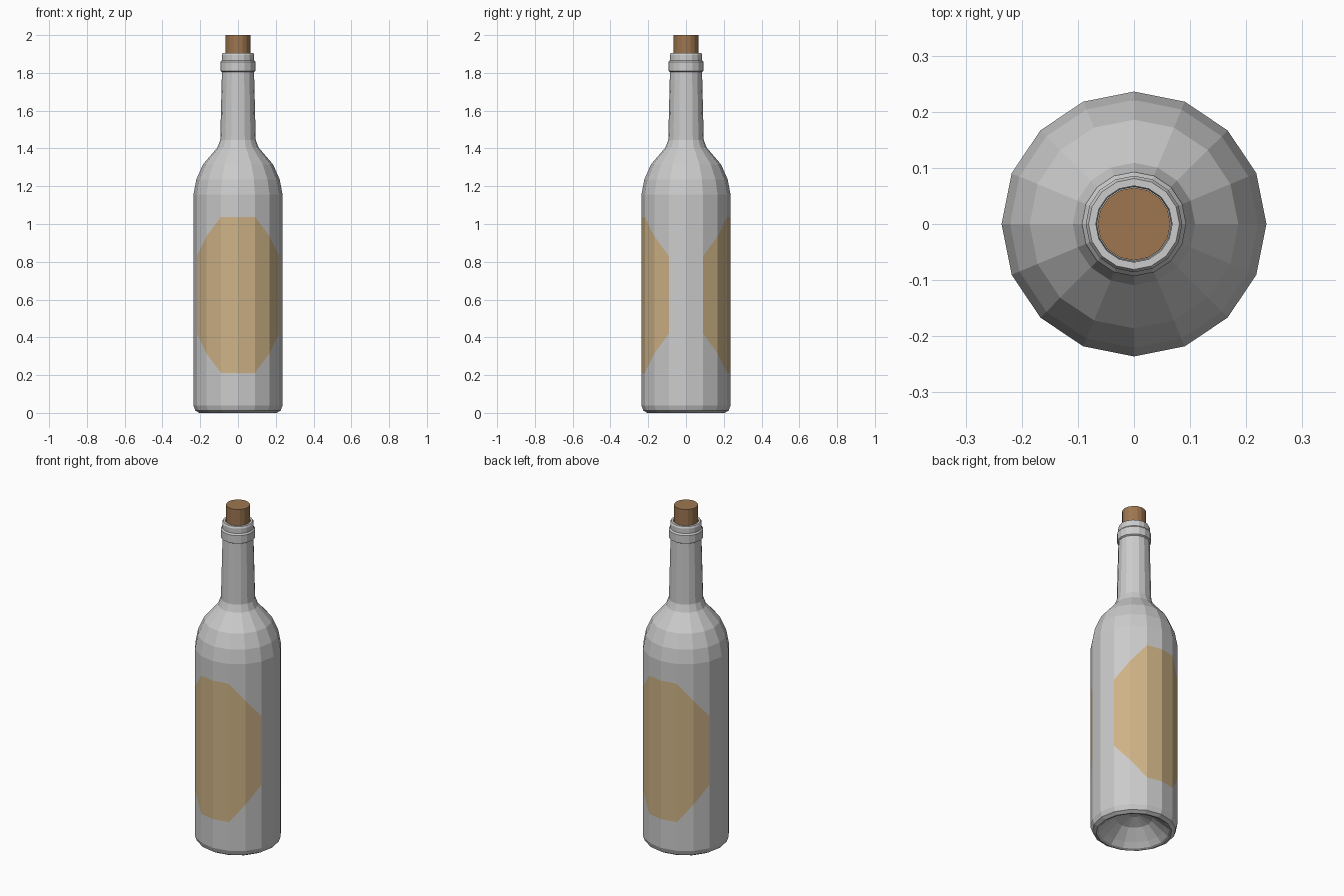
import bpy, bmesh, math

if "Cube" in bpy.data.objects:
    bpy.data.objects.remove(bpy.data.objects["Cube"])

SIDES = 16


def material(name, colour):
    mat = bpy.data.materials.new(name)
    mat.diffuse_color = (*colour, 1)
    return mat


def lathe(name, profile, materials, cap_first=False, cap_last=False):
    """Spin (radius, z) points; z may be a function of the side index."""
    bm = bmesh.new()
    rings = []
    for r, z in profile:
        ring = []
        for i in range(SIDES):
            a = 2 * math.pi * i / SIDES
            h = z(i) if callable(z) else z
            ring.append(bm.verts.new((r * math.cos(a), r * math.sin(a), h)))
        rings.append(ring)
    bands = []
    for low, high in zip(rings, rings[1:]):
        bands.append([bm.faces.new((low[i], low[(i + 1) % SIDES],
                                    high[(i + 1) % SIDES], high[i]))
                      for i in range(SIDES)])
    if cap_first:
        bm.faces.new(rings[0][::-1])
    if cap_last:
        bm.faces.new(rings[-1])
    # paper labels: the label band, leaving a gap at each side of the bottle
    for k, (a, b) in enumerate(zip(profile, profile[1:])):
        if callable(a[1]) and callable(b[1]):
            for i, face in enumerate(bands[k]):
                if i % 8 not in (0, 7):
                    face.material_index = 1
    mesh = bpy.data.meshes.new(name)
    bm.to_mesh(mesh)
    bm.free()
    for m in materials:
        mesh.materials.append(m)
    obj = bpy.data.objects.new(name, mesh)
    bpy.context.collection.objects.link(obj)
    return obj


# label outline: half-height by distance from the middle of the front or back
HALF = [0.413, 0.413, 0.31, 0.205, 0.205]


def label_edge(sign):
    return lambda i: 0.625 + sign * HALF[abs(i % 8 - 4)]


glass = material("glass", (0.5, 0.5, 0.5))
glass.diffuse_color = (0.8, 0.8, 0.8, 1)
paper = material("label_paper", (0.62, 0.45, 0.24))
cork_mat = material("cork", (0.34, 0.18, 0.08))

# bottle: hollow base, wall with labels, shoulder, neck, lip and mouth
bottle_profile = [
    (0.03, 0.11), (0.10, 0.085), (0.165, 0.03), (0.19, 0.005),
    (0.205, 0.0), (0.226, 0.012), (0.236, 0.04),
    (0.236, label_edge(-1)), (0.236, label_edge(1)),
    (0.236, 1.155), (0.221, 1.235), (0.186, 1.315), (0.109, 1.405),
    (0.094, 1.445), (0.085, 1.805),
    (0.093, 1.81), (0.093, 1.857), (0.086, 1.866), (0.086, 1.895),
    (0.081, 1.905), (0.068, 1.905), (0.066, 1.80),
]
lathe("bottle", bottle_profile, [glass, paper], cap_first=True)

# cork stopper
lathe("cork", [(0.065, 1.80), (0.065, 2.0)], [cork_mat],
      cap_first=True, cap_last=True)

for m in bpy.data.materials:
    if m.users and not m.is_grease_pencil:
        m.use_nodes = True
        m.node_tree.nodes["Principled BSDF"].inputs["Base Color"].default_value = m.diffuse_color
